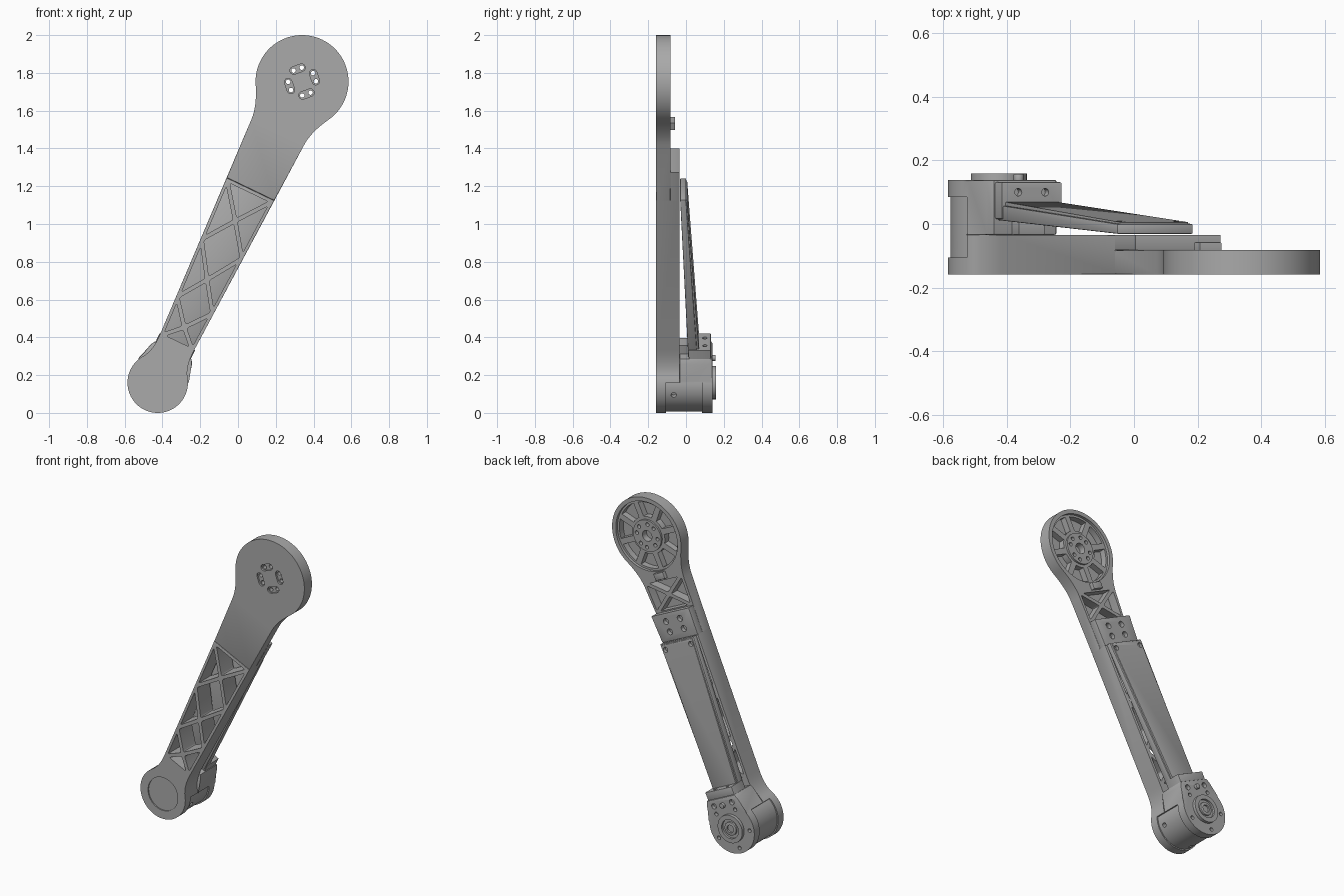
import bpy, bmesh, math
from mathutils import Vector

cube = bpy.data.objects.get("Cube")
if cube:
    bpy.data.objects.remove(cube, do_unlink=True)

metal = bpy.data.materials.new("plain grey")
metal.use_nodes = True
GREY = (0.4, 0.4, 0.4, 1)
metal.diffuse_color = GREY
metal.node_tree.nodes["Principled BSDF"].inputs["Base Color"].default_value = GREY

# Every part is built in the arm frame: x across, y depth, z along the arm,
# with the origin on the lower joint.
LOW, TOP = Vector((-0.425, 0, 0.16)), Vector((0.339, 0, 1.754))
TILT = math.atan2(TOP.x - LOW.x, TOP.z - LOW.z)
L = (TOP - LOW).length
R_LOW, R_TOP, SPLIT = 0.16, 0.246, 1.136
FRONT, MID, BACK = -0.159, -0.082, -0.034
parts = []


def finish(name, bm):
    bmesh.ops.recalc_face_normals(bm, faces=bm.faces)
    mesh = bpy.data.meshes.new(name)
    bm.to_mesh(mesh)
    bm.free()
    mesh.materials.append(metal)
    ob = bpy.data.objects.new(name, mesh)
    bpy.context.collection.objects.link(ob)
    ob.location, ob.rotation_euler = LOW, (0, TILT, 0)
    parts.append(ob)
    return ob


def prism(name, pts, y0, y1, bevel=0.0, top=None):
    """Outline pts at y0 joined to the same outline (or top) at y1."""
    bm = bmesh.new()
    a = [bm.verts.new((p[0], y0, p[1])) for p in pts]
    b = [bm.verts.new((p[0], y1, p[1])) for p in (top or pts)]
    n = len(a)
    rims = [bm.faces.new(a), bm.faces.new(b[::-1])]
    for i in range(n):
        j = (i + 1) % n
        bm.faces.new((a[i], b[i], b[j], a[j]))
    if bevel:
        edges = [e for f in rims for e in f.edges]
        bmesh.ops.bevel(bm, geom=edges, offset=bevel, segments=2, profile=0.5,
                        affect='EDGES', clamp_overlap=True)
    return finish(name, bm)


def ring(r, c=(0, 0), n=32):
    return [(c[0] + r * math.sin(k * math.tau / n), c[1] + r * math.cos(k * math.tau / n))
            for k in range(n)]


def disc(name, c, r, y0, y1, bevel=0.0, n=32):
    return prism(name, ring(r, c, n), y0, y1, bevel)


def rod(centre, r, depth, turn):
    """Cutter cylinder lying in the arm plane."""
    bm = bmesh.new()
    bmesh.ops.create_cone(bm, cap_ends=True, segments=20, radius1=r, radius2=r, depth=depth)
    for v in bm.verts:
        x, z = v.co.x, v.co.z
        v.co = Vector((x * math.cos(turn) + z * math.sin(turn), v.co.y,
                       z * math.cos(turn) - x * math.sin(turn))) + Vector(centre)
    return finish("cutter", bm)


def rect(w, s0, s1, w1=None):
    w1 = w if w1 is None else w1
    return [(-w, s0), (w, s0), (w1, s1), (-w1, s1)]


def cut(targets, cutters):
    """Subtract the cutters, then discard them."""
    for ob in targets:
        for c in cutters:
            m = ob.modifiers.new("cut", 'BOOLEAN')
            m.object, m.operation, m.solver = c, 'DIFFERENCE', 'EXACT'
        bpy.context.view_layer.update()
        dg = bpy.context.evaluated_depsgraph_get()
        mesh = bpy.data.meshes.new_from_object(ob.evaluated_get(dg))
        ob.modifiers.clear()
        ob.data = mesh
    for c in cutters:
        parts.remove(c)
        bpy.data.objects.remove(c, do_unlink=True)


def bezier(a, b, c, n=8):
    a, b, c = Vector(a), Vector(b), Vector(c)
    return [tuple(a * (1 - t) ** 2 + b * 2 * t * (1 - t) + c * t * t)
            for t in (i / n for i in range(n + 1))]


def window(pts, margin, radius):
    """Shrink a convex outline by margin and round its corners."""
    p = [Vector(q) for q in pts]
    n = len(p)
    if sum(p[i - 1].x * p[i].y - p[i].x * p[i - 1].y for i in range(n)) < 0:
        p.reverse()
    inner = []
    for i in range(n):
        e1, e2 = (p[i] - p[i - 1]).normalized(), (p[(i + 1) % n] - p[i]).normalized()
        n1, n2 = Vector((-e1.y, e1.x)), Vector((-e2.y, e2.x))
        inner.append(p[i] + (n1 + n2) * margin / (1 + n1.dot(n2)))
    out = []
    for i in range(n):
        c = inner[i]
        u, v = (inner[i - 1] - c).normalized(), (inner[(i + 1) % n] - c).normalized()
        out += bezier(c + u * radius, c, c + v * radius, 4)
    return out


def mirrored(half):
    return half + [(-x, z) for x, z in reversed(half) if x > 1e-4]


def width(s):
    return 0.1 + 0.045 * (s - 0.245)


def arc(r, z, a0, a1, n):
    return [(r * math.sin(a), z + r * math.cos(a))
            for a in (math.radians(a0 + (a1 - a0) * i / n) for i in range(n + 1))]


# Lower arm: round joint running into a tapered beam
half = arc(R_LOW, 0, 180, 55, 28)[:-1]
half += bezier((0.131, 0.092), (0.095, 0.143), (width(0.24), 0.24)) + [(width(SPLIT), SPLIT)]
lower = prism("lower_arm", mirrored(half), FRONT, BACK, 0.005)

# Lattice windows between edge nodes and centre nodes
edge, centre = [1.128, 0.785, 0.455, 0.232], [0.95, 0.605, 0.325]
rim = lambda i, side: (side * (width(edge[i]) - 0.006), edge[i])
mid = lambda i: (0, centre[i])
panes = [[rim(0, -1), rim(0, 1), mid(0)], [rim(3, -1), rim(3, 1), mid(2)]]
panes += [[mid(i), rim(i + 1, 1), mid(i + 1), rim(i + 1, -1)] for i in range(2)]
panes += [[rim(i, s), mid(i), rim(i + 1, s)] for i in range(3) for s in (-1, 1)]
cutters = [prism("cutter", window(p, 0.011, 0.012), FRONT - 0.02, BACK + 0.02) for p in panes]
cutters.append(disc("cutter", (0, 0), 0.106, FRONT - 0.02, FRONT + 0.007, n=48))
cut([lower], cutters)

# Upper arm: beam flowing into the large round head
half = [(width(SPLIT), SPLIT)] + bezier((width(1.47), 1.47), (0.158, 1.546), (0.213, L - 0.123))
half += arc(R_TOP, L, 120, 0, 36)[1:]
upper = prism("upper_arm", mirrored(half), FRONT, MID, 0.006)
hub = disc("head_hub", (0, L), 0.1, -0.12, -0.088, 0.003, 40)
cutters = [disc("cutter", (0, L), 0.22, -0.1, -0.06, n=64)]
for k in range(8):
    a = 45 * k
    sector = arc(0.207, L, a + 5, a + 40, 8) + arc(0.118, L, a + 36, a + 9, 6)
    cutters.append(prism("cutter", sector, -0.14, -0.09))
# Cross-ribbed pockets on the back of the neck
nodes = [(-0.142, 1.3), (0.142, 1.3), (0.148, 1.5), (-0.148, 1.5)]
for i in range(4):
    tri = window([nodes[i], nodes[(i + 1) % 4], (0, 1.4)], 0.011, 0.01)
    cutters.append(prism("cutter", tri, -0.14, MID + 0.02))
cut([upper], cutters)
# Four slots, each with a pair of through holes, and the hub bore
slots, holes = [], [disc("cutter", (0, L), 0.034, -0.13, -0.05)]
for k in range(4):
    a = math.radians(45 + 90 * k)
    out, tan = Vector((math.sin(a), math.cos(a))), Vector((math.cos(a), -math.sin(a)))
    c = Vector((0, L)) + out * 0.07
    pts = []
    for sgn in (1, -1):
        for i in range(9):
            b = math.pi * (i / 8 - 0.5)
            pts.append(c + sgn * (tan * (0.022 + 0.02 * math.cos(b)) + out * 0.02 * math.sin(b)))
        holes.append(disc("cutter", c + tan * sgn * 0.023, 0.012, -0.2, -0.03, n=16))
    slots.append(prism("cutter", pts, FRONT - 0.02, FRONT + 0.012))
cut([upper], slots)
cut([upper, hub], holes)
prism("neck_clip", rect(0.037, 1.5, 1.542), MID - 0.02, -0.057, 0.003)

# Bolted tongue that overlaps the upper arm
tongue = prism("splice_tongue", rect(width(SPLIT), SPLIT, 1.304, width(1.304)), MID, BACK, 0.002)
cut([tongue], [disc("cutter", (x, z), 0.019, -0.06, 0, n=20)
               for x in (-0.055, 0.055) for z in (1.19, 1.255)])

# Motor housing behind the lower joint
half = arc(R_LOW, 0, 180, 62, 28) + [(0.122, 0.165), (0.108, 0.19)]
housing = prism("motor_housing", mirrored(half), BACK, 0.139, 0.006)
bolts = [disc("cutter", (0.127 * math.sin(a), 0.127 * math.cos(a)), 0.012, 0.115, 0.16, n=16)
         for a in (math.radians(36 + 72 * k) for k in range(5))]
bolts += [disc("cutter", (x, 0.15), 0.017, 0.115, 0.16, n=16) for x in (-0.07, 0.07)]
cut([housing], bolts)
# Shallow rounded band wrapped round the outside of the joint
band = arc(0.19, 0, 64, 296, 56) + arc(0.152, 0, 296, 64, 56)
cut([lower, housing], [prism("cutter", band, -0.105, 0.085)])
cut([lower], [rod((x, -0.065, z), 0.014, 0.06, t)
              for x, z, t in ((0.15, 0, math.pi / 2), (-0.15, 0, math.pi / 2), (0, -0.15, 0))])

# Output boss with a stepped bore and a locating pin
boss = disc("motor_boss", (0, 0), 0.088, 0.13, 0.159, 0.004, 48)
cut([boss], [disc("cutter", (0, 0), 0.06, 0.145, 0.18, n=40)])
core = disc("motor_core", (0, 0), 0.042, 0.135, 0.156, 0.003)
cut([core], [disc("cutter", (0, 0), 0.024, 0.14, 0.18, n=24)])
disc("locating_pin", (0, 0.145), 0.016, 0.13, 0.157, 0.002, 20)
prism("housing_tab", rect(0.045, 0.18, 0.24), BACK, 0.012, 0.003)


# Sloping back cover, nearer the arm at its upper end
def wedge(name, w0, w1, s0, s1, low, high, bevel):
    ob = prism(name, rect(w0, s0, s1, w1), 0, 1)
    for v in ob.data.vertices:
        f = (v.co.z - s0) / (s1 - s0)
        a, b = low[0] + (low[1] - low[0]) * v.co.y, high[0] + (high[1] - high[0]) * v.co.y
        v.co.y = a + (b - a) * f
    bm = bmesh.new()
    bm.from_mesh(ob.data)
    bmesh.ops.bevel(bm, geom=bm.edges[:], offset=bevel, segments=2, profile=0.5, affect='EDGES')
    bm.to_mesh(ob.data)
    bm.free()
    return ob


cover = wedge("back_cover", 0.098, 0.132, 0.195, 1.137, (0.012, 0.06), (-0.031, 0.0), 0.004)
panel = wedge("cover_panel", 0.09, 0.12, 0.2, 1.13, (0.045, 0.072), (-0.008, 0.006), 0.003)
cut([cover, panel], [disc("cutter", (x, 1.1), 0.016, -0.012, 0.05, n=20) for x in (-0.1, 0.1)])

# Flange that fixes the cover to the housing
flange = prism("cover_flange", rect(0.104, 0.188, 0.24), 0.015, 0.132, 0.006)
cut([flange], [rod((x, 0.1, 0.24), 0.012, 0.05, 0) for x in (-0.047, 0.047)])

bpy.ops.object.select_all(action='DESELECT')
for ob in parts:
    ob.select_set(True)
bpy.context.view_layer.objects.active = parts[0]
bpy.ops.object.shade_smooth_by_angle(angle=math.radians(30))
